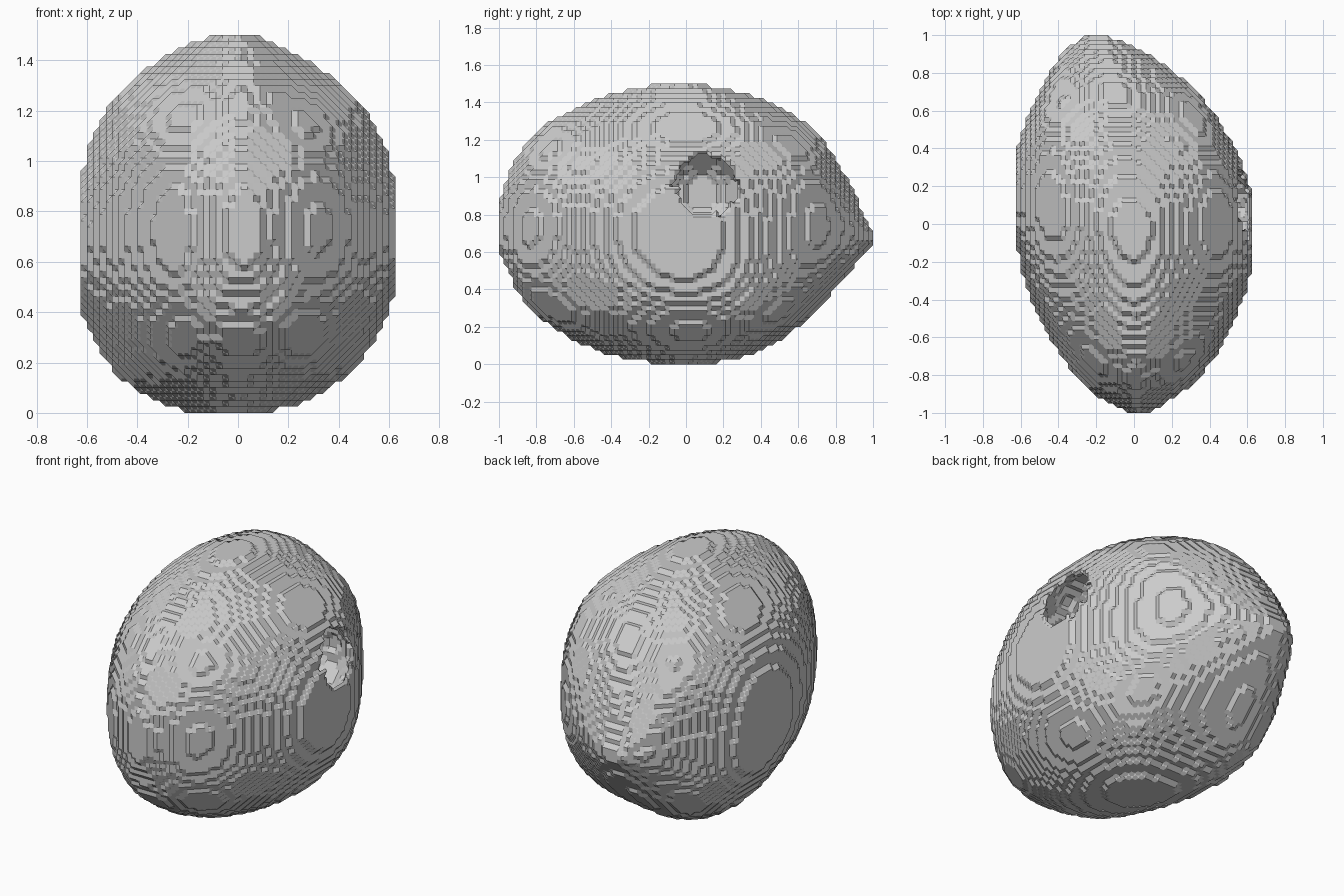
import bpy, bmesh
from math import asin, atan2, degrees, floor, hypot, pi

if "Cube" in bpy.data.objects:
    bpy.data.objects.remove(bpy.data.objects["Cube"])

H = 0.025  # voxel size

# Outline along y (13 stations, y = sin of -90..90 degrees)
X_MIN = [0.0, -.10, -.25, -.38, -.505, -.59, -.63, -.625, -.57, -.475, -.395, -.30, -.24]
X_MAX = [.07, .135, .28, .41, .52, .61, .635, .587, .46, .31, .12, -.06, -.18]
Z_MIN = [.62, .53, .33, .19, .08, .02, 0.0, .045, .165, .335, .495, .61, .65]
Z_MAX = [.80, .975, 1.16, 1.305, 1.405, 1.475, 1.50, 1.455, 1.365, 1.215, .98, .77, .72]
# Cross-section roundness every 30 degrees, starting at +x
ROUND = [1.0, .985, .95, 1.0, .99, 1.01, 1.0, 1.06, 1.055, 1.0, 1.02, 1.035]
# Gentle bulges towards diagonal directions: direction, direction length squared, amount
BULGES = [((1, 1, 1), 3, .10), ((-1, 1, -1), 3, .12), ((-1, 1, 1), 3, .06), ((1, 1, -1), 3, .10),
          ((-1, -1, -1), 3, -.04), ((1, -1, 1), 3, .03), ((1, -1, 0), 2, .035)]
# Round cavity in the right side
CAVITY, CAVITY_R = (.42, .088, .918), .23


def spline(vals, t, wrap=False):
    n = len(vals)
    i = int(floor(t))
    f = t - i
    pick = (lambda k: vals[k % n]) if wrap else (lambda k: vals[max(0, min(n - 1, k))])
    a, b, c, d = (pick(i + k) for k in (-1, 0, 1, 2))
    return b + .5 * f * (c - a + f * (2*a - 5*b + 4*c - d + f * (3*(b - c) + d - a)))


def bulge(x, y, z):
    p = (x / .63, y, (z - .75) / .75)
    size = sum(c * c for c in p) ** .5
    return 1 + sum(amount * max(0, sum(m * n for m, n in zip(p, d)) / size / sq ** .5) ** 8
                   for d, sq, amount in BULGES)


# Solid voxels
solid = set()
for j in range(-40, 40):
    y = (j + .5) * H
    t = (asin(y) / pi + .5) * 12
    x0, x1, z0, z1 = (spline(v, t) for v in (X_MIN, X_MAX, Z_MIN, Z_MAX))
    for i in range(-25, 25):
        x = (i + .5) * H
        u = (x - (x0 + x1) / 2) / ((x1 - x0) / 2)
        for k in range(0, 60):
            z = (k + .5) * H
            v = (z - (z0 + z1) / 2) / ((z1 - z0) / 2)
            r = hypot(u, v)
            if r > 1.2 or r > spline(ROUND, degrees(atan2(v, u)) / 30, True) * bulge(x, y, z):
                continue
            if sum((p - q) ** 2 for p, q in zip((x, y, z), CAVITY)) < CAVITY_R ** 2:
                continue
            solid.add((i, j, k))

# The six sides of a cell, corners counter-clockwise from outside
SIDES = []
for a in range(3):
    for s in (0, 1):
        ring = []
        for p, q in ((0, 0), (1, 0), (1, 1), (0, 1)):
            c = [0, 0, 0]
            c[a], c[(a + 1) % 3], c[(a + 2) % 3] = s, p, q
            ring.append(tuple(c))
        SIDES.append(ring if s else ring[::-1])

# Stepped skin with chamfered corners
bm = bmesh.new()
verts = {}


def vert(key):
    if key not in verts:
        verts[key] = bm.verts.new([(c / 2 + .5) * H for c in key])
    return verts[key]


OFFS = [(a, b, c) for a in (0, 1) for b in (0, 1) for c in (0, 1)]
cells = {(i - a, j - b, k - c) for i, j, k in solid for a, b, c in OFFS}
for i, j, k in sorted(cells):
    if all((i + a, j + b, k + c) in solid for a, b, c in OFFS):
        continue
    nxt = {}
    for ring in SIDES:
        pts = [(i + a, j + b, k + c) for a, b, c in ring]
        ins = [p in solid for p in pts]
        mid = [tuple(m + n for m, n in zip(pts[e], pts[(e + 1) % 4])) for e in range(4)]
        for e in range(4):
            if ins[e] and not ins[(e + 1) % 4]:
                f = (e + 1) % 4
                while not ins[(f + 1) % 4]:
                    f = (f + 1) % 4
                nxt[mid[e]] = mid[f]
    while nxt:
        start, cur = nxt.popitem()
        loop = [start]
        while cur != start:
            loop.append(cur)
            cur = nxt.pop(cur)
        try:
            bm.faces.new([vert(p) for p in loop])
        except ValueError:
            pass

bmesh.ops.recalc_face_normals(bm, faces=bm.faces)
mesh = bpy.data.meshes.new("boulder")
bm.to_mesh(mesh)
bm.free()
boulder = bpy.data.objects.new("boulder", mesh)
bpy.context.collection.objects.link(boulder)
